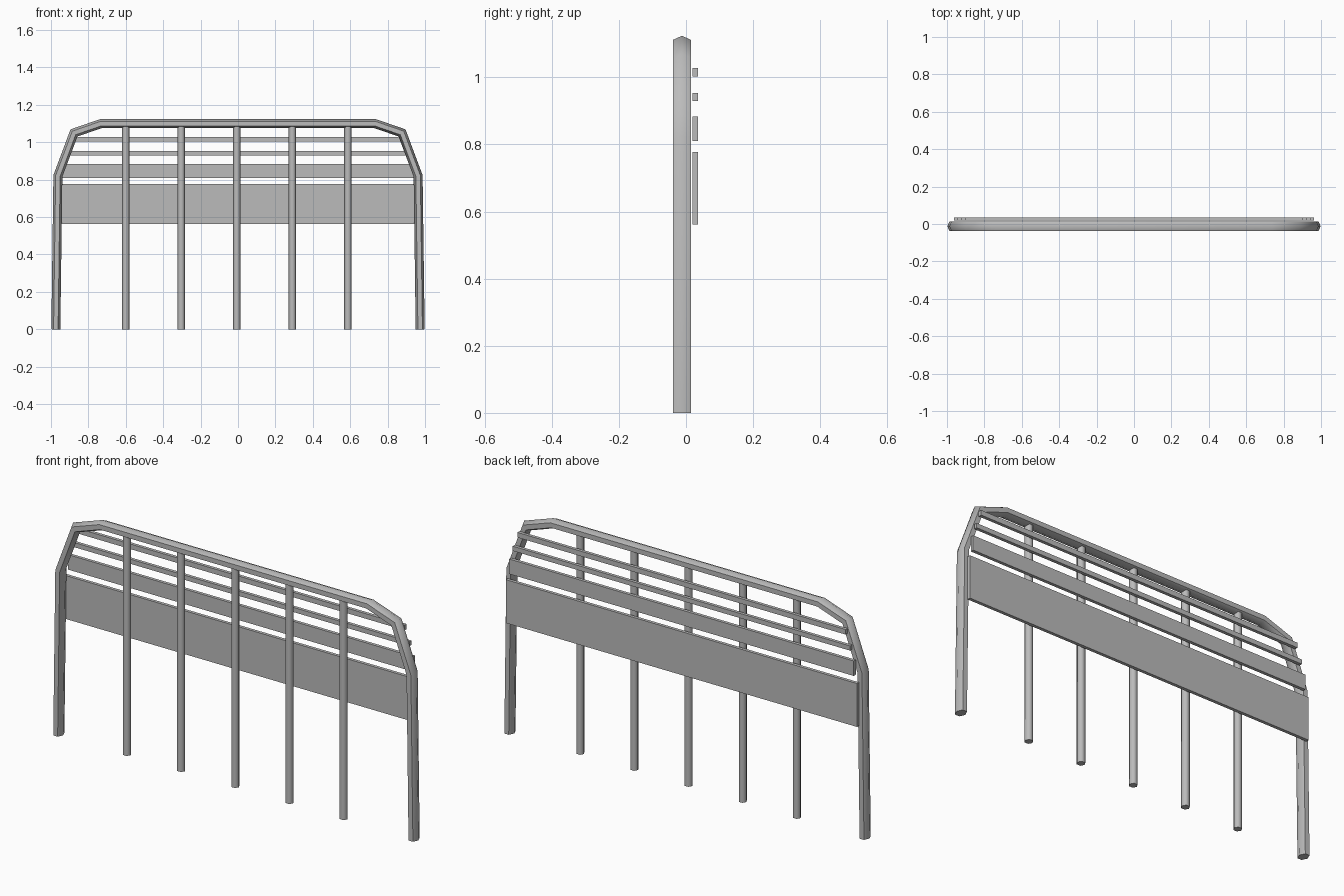
import bpy
import bmesh
from math import cos, sin, pi, radians
from mathutils import Vector

cube = bpy.data.objects.get("Cube")
if cube:
    bpy.data.objects.remove(cube, do_unlink=True)

grey = bpy.data.materials.new("grey metal")
grey.use_nodes = True
colour = (0.5, 0.5, 0.5, 1)
grey.diffuse_color = colour
grey.node_tree.nodes["Principled BSDF"].inputs["Base Color"].default_value = colour

TUBE_Y = -0.012


def finish(bm, name, smooth):
    bmesh.ops.recalc_face_normals(bm, faces=bm.faces)
    mesh = bpy.data.meshes.new(name)
    bm.to_mesh(mesh)
    bm.free()
    mesh.materials.append(grey)
    obj = bpy.data.objects.new(name, mesh)
    bpy.context.collection.objects.link(obj)
    if smooth:
        bpy.ops.object.select_all(action='DESELECT')
        obj.select_set(True)
        bpy.context.view_layer.objects.active = obj
        bpy.ops.object.shade_smooth_by_angle(angle=radians(65))
    return obj


def tube(name, path, in_plane, depth, sides=6):
    """Sweep a mitred polygon along a path of (x, z) points."""
    bm = bmesh.new()
    pts = [Vector((x, 0, z)) for x, z in path]
    rings = []
    for i, p in enumerate(pts):
        before = (p - pts[i - 1]).normalized() if i else None
        after = (pts[i + 1] - p).normalized() if i < len(pts) - 1 else None
        before, after = before or after, after or before
        along = (before + after).normalized()
        side = Vector((-along.z, 0, along.x)) / along.dot(after)
        ring = []
        for k in range(sides):
            a = 2 * pi * k / sides
            offset = side * in_plane * cos(a) + Vector((0, depth * sin(a), 0))
            ring.append(bm.verts.new(p + offset + Vector((0, TUBE_Y, 0))))
        rings.append(ring)
    for r, s in zip(rings, rings[1:]):
        for k in range(sides):
            j = (k + 1) % sides
            bm.faces.new((r[k], r[j], s[j], s[k]))
    bm.faces.new(rings[0])
    bm.faces.new(rings[-1])
    return finish(bm, name, True)


def slat(name, half_x, z0, z1):
    bm = bmesh.new()
    bmesh.ops.create_cube(bm, size=1)
    bmesh.ops.scale(bm, vec=(2 * half_x, 0.016, z1 - z0), verts=bm.verts)
    bmesh.ops.translate(bm, vec=(0, 0.028, (z0 + z1) / 2), verts=bm.verts)
    return finish(bm, name, False)


# Bent outer frame, mirrored about the middle
half = [(-0.974, 0), (-0.963, 0.82), (-0.877, 1.05), (-0.732, 1.1)]
tube("outer_frame", half + [(-x, z) for x, z in reversed(half)], 0.024, 0.0306)

# Upright posts
for i in range(5):
    x = -0.6 + 0.297 * i
    tube(f"post_{i + 1}", [(x, 0), (x, 1.09)], 0.02, 0.02)

# Boards and rails fixed behind the frame
slat("wide_board", 0.963, 0.562, 0.777)
slat("narrow_board", 0.945, 0.81, 0.884)
slat("lower_rail", 0.925, 0.93, 0.953)
slat("upper_rail", 0.9, 1.003, 1.028)
